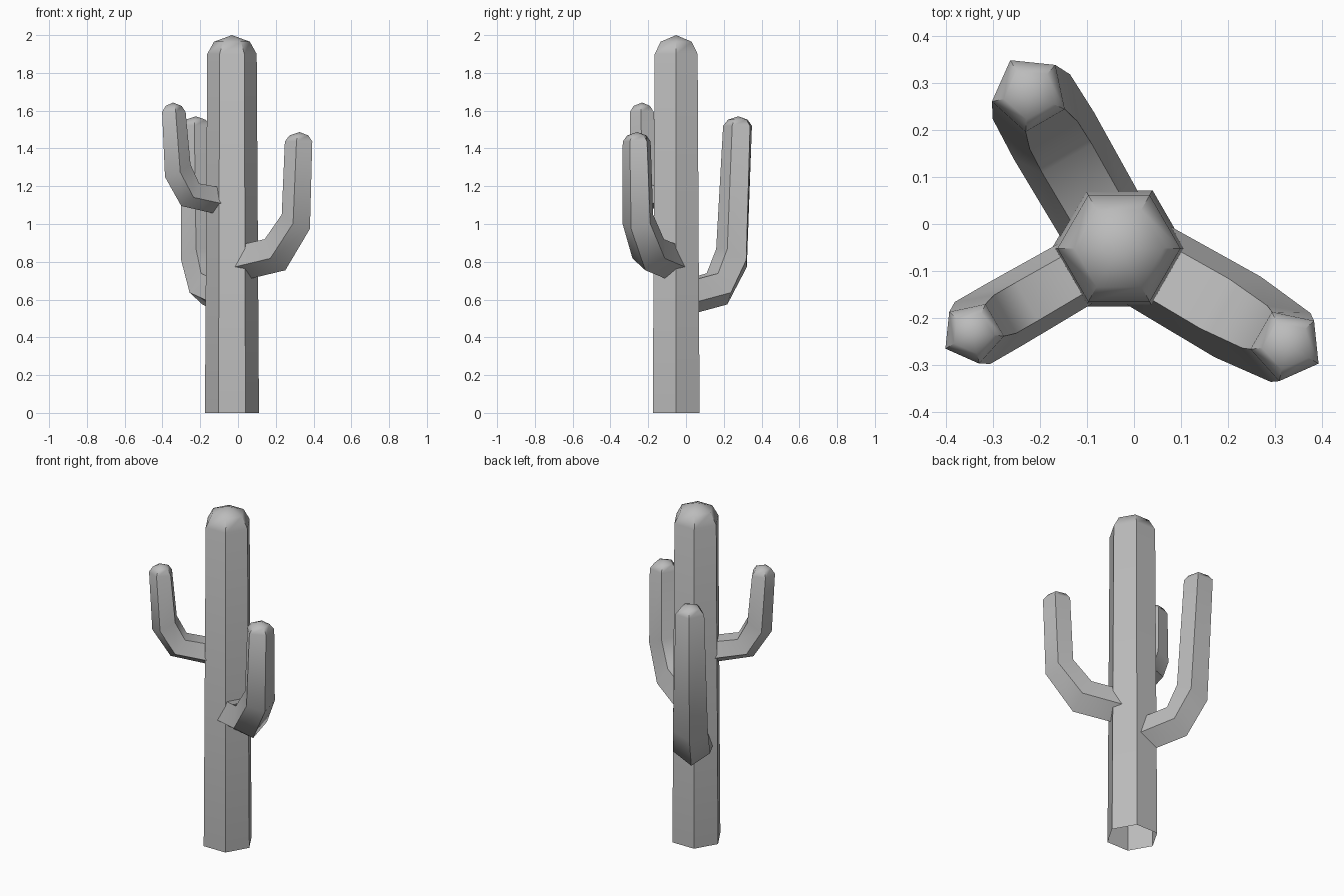
import bpy, bmesh
from math import sin, cos, pi, radians
from mathutils import Vector

cube = bpy.data.objects.get("Cube")
if cube:
    bpy.data.objects.remove(cube, do_unlink=True)

skin = bpy.data.materials.new("plain grey")
skin.use_nodes = True
skin.diffuse_color = (0.5, 0.5, 0.5, 1)
skin.node_tree.nodes["Principled BSDF"].inputs["Base Color"].default_value = (0.5, 0.5, 0.5, 1)

AXIS = Vector((-0.032, -0.052, 0))


def tube(name, sides, out, rings, tip):
    """Skin rings of (reach, height, radius, tilt) along a bend in the plane of
    'out'; close with a pointed tip. The first corner of each ring faces outwards."""
    side = Vector((-out.y, out.x, 0))
    up = Vector((0, 0, 1))
    bm = bmesh.new()
    loops = []
    for reach, height, radius, tilt in rings:
        t = radians(tilt)
        # tilt 90 is a level ring, tilt 0 is an upright one with a corner down
        outer = out * sin(t) - up * cos(t)
        centre = AXIS + out * reach + up * height
        loops.append([bm.verts.new(centre + radius * (outer * cos(a) + side * sin(a)))
                      for a in (2 * pi * i / sides for i in range(sides))])
    apex = bm.verts.new(AXIS + out * tip[0] + up * tip[1])
    for i in range(sides):
        j = (i + 1) % sides
        for low, high in zip(loops, loops[1:]):
            bm.faces.new((low[i], low[j], high[j], high[i]))
            bm.edges.get((low[i], high[i])).smooth = False
        bm.faces.new((loops[-1][i], loops[-1][j], apex))
    for face in bm.faces:
        face.smooth = True
    bmesh.ops.recalc_face_normals(bm, faces=bm.faces)
    mesh = bpy.data.meshes.new(name)
    bm.to_mesh(mesh)
    bm.free()
    mesh.materials.append(skin)
    obj = bpy.data.objects.new(name, mesh)
    bpy.context.collection.objects.link(obj)


def arm(name, angle, bend, reach, top, radius):
    """Bent arm: lower rings from 'bend', then an upright stem with a domed end."""
    a = radians(angle)
    stem = [(reach, top - 0.05, radius, 90), (reach, top - 0.018, radius * 0.68, 90)]
    tube(name, 5, Vector((cos(a), sin(a), 0)), bend + stem, (reach, top))


# Six-sided trunk, open underneath
tube("trunk", 6, Vector((1, 0, 0)),
     [(0, 0, 0.143, 90), (0, 1.9, 0.131, 90), (0, 1.965, 0.095, 90)], (0, 2))

# Three five-sided arms
arm("left_arm", -30, [(0.05, 0.8, 0.1, 10), (0.276, 0.846, 0.104, 29),
                      (0.398, 1.016, 0.089, 62)], 0.413, 1.487, 0.078)
arm("back_arm", 120, [(0.05, 0.615, 0.1, 10), (0.262, 0.665, 0.104, 29),
                      (0.347, 0.825, 0.1, 58)], 0.381, 1.57, 0.082)
arm("right_arm", 210, [(0.09, 1.13, 0.077, 10), (0.264, 1.161, 0.08, 35),
                       (0.338, 1.285, 0.08, 63)], 0.36, 1.643, 0.067)
